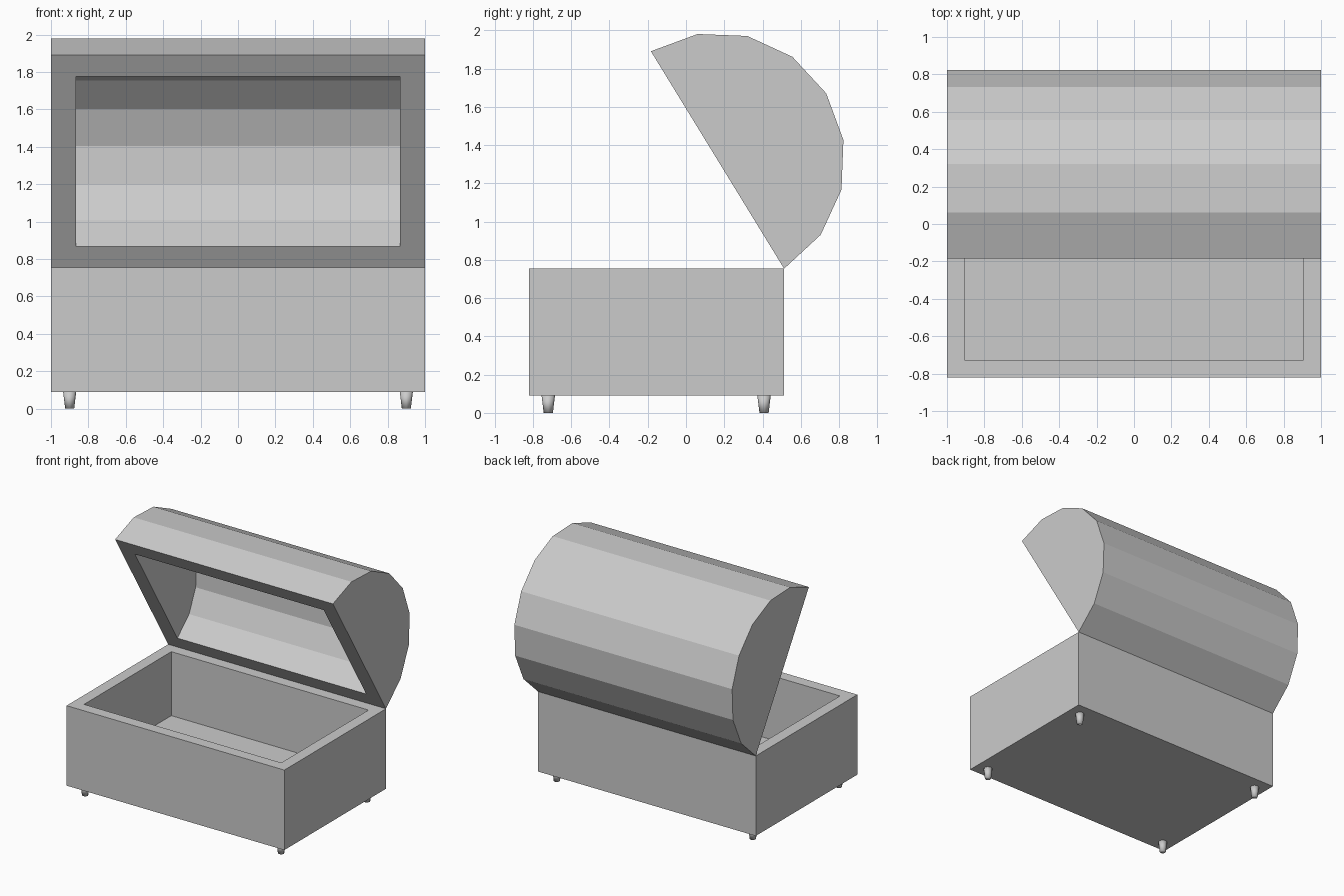
import bpy, bmesh, math
from mathutils import Vector

cube = bpy.data.objects.get("Cube")
if cube:
    bpy.data.objects.remove(cube, do_unlink=True)

FRONT, BACK = -0.82, 0.513      # y extent of the box
BOTTOM, TOP = 0.09, 0.754       # z extent of the box
WALL = 0.133
OPEN_ANGLE = math.radians(121.5)  # direction of the open lid's rim in the yz plane
SEGMENTS = 8

grey = bpy.data.materials.new("plain grey")
grey.use_nodes = True
grey.diffuse_color = (0.6, 0.6, 0.6, 1)
grey.node_tree.nodes["Principled BSDF"].inputs["Base Color"].default_value = (0.6, 0.6, 0.6, 1)


def finish(bm, name, smooth=False):
    bmesh.ops.recalc_face_normals(bm, faces=bm.faces)
    for f in bm.faces:
        f.smooth = smooth
    mesh = bpy.data.meshes.new(name)
    bm.to_mesh(mesh)
    bm.free()
    mesh.materials.append(grey)
    obj = bpy.data.objects.new(name, mesh)
    bpy.context.collection.objects.link(obj)
    return obj


# Chest box: top face inset, then sunk to form the hollow
bm = bmesh.new()
bmesh.ops.create_cube(bm, size=1)
bmesh.ops.scale(bm, vec=(2, BACK - FRONT, TOP - BOTTOM), verts=bm.verts)
bmesh.ops.translate(bm, vec=(0, (FRONT + BACK) / 2, (TOP + BOTTOM) / 2), verts=bm.verts)
top = max(bm.faces, key=lambda f: f.calc_center_median().z)
bmesh.ops.inset_region(bm, faces=[top], thickness=WALL)
sunk = bmesh.ops.extrude_discrete_faces(bm, faces=[top])["faces"][0]
bmesh.ops.translate(bm, vec=(0, 0, BOTTOM + WALL - TOP), verts=sunk.verts)
finish(bm, "chest_box")

# Lid: outer and inner half barrels joined by a flat rim, swung open on the back edge
radius = (BACK - FRONT) / 2
rim_dir = Vector((0, math.cos(OPEN_ANGLE), math.sin(OPEN_ANGLE)))
centre = Vector((0, BACK, TOP)) + rim_dir * radius
bm = bmesh.new()


def half_barrel(r, half_width):
    arcs = []
    for x in (-half_width, half_width):
        arc = []
        for i in range(SEGMENTS + 1):
            a = OPEN_ANGLE - math.pi * i / SEGMENTS
            arc.append(bm.verts.new(centre + Vector((x, r * math.cos(a), r * math.sin(a)))))
        bm.faces.new(arc)
        arcs.append(arc)
    left, right = arcs
    for i in range(SEGMENTS):
        bm.faces.new((left[i], left[i + 1], right[i + 1], right[i]))
    return [left[0], right[0], right[-1], left[-1]]


outer = half_barrel(radius, 1)
inner = half_barrel(radius - WALL, 1 - WALL)
for i in range(4):
    j = (i + 1) % 4
    bm.faces.new((outer[i], outer[j], inner[j], inner[i]))
finish(bm, "lid")

# Four small tapered feet
for side, x in (("right", -0.9), ("left", 0.9)):
    for end, y in (("front", FRONT + 0.1), ("back", BACK - 0.105)):
        bm = bmesh.new()
        bmesh.ops.create_cone(bm, cap_ends=True, segments=8,
                              radius1=0.024, radius2=0.035, depth=BOTTOM)
        bmesh.ops.translate(bm, vec=(x, y, BOTTOM / 2), verts=bm.verts)
        finish(bm, f"foot_{end}_{side}", smooth=True)
